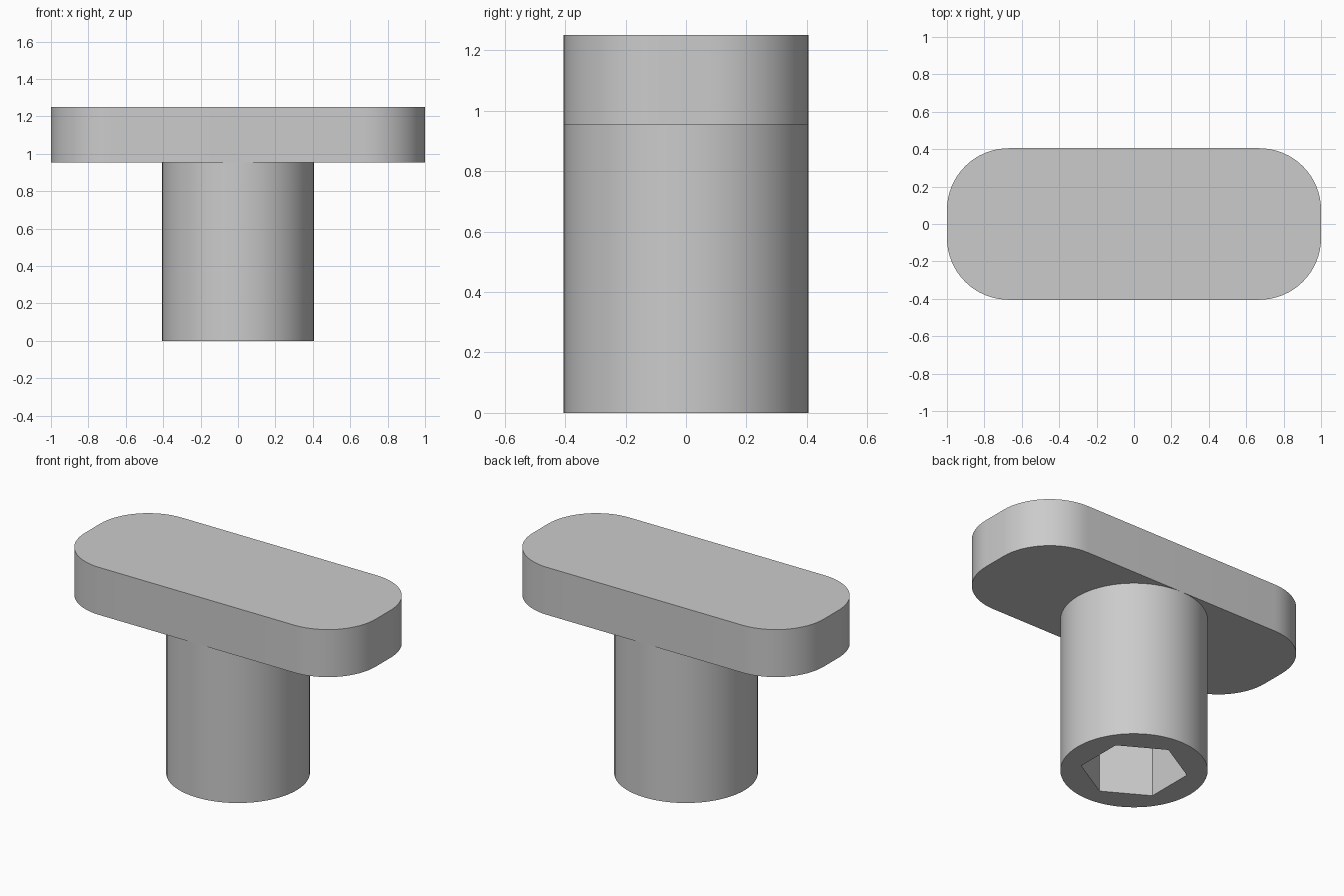
import bpy
import bmesh
from math import cos, sin, pi

cube = bpy.data.objects.get("Cube")
if cube:
    bpy.data.objects.remove(cube, do_unlink=True)

HALF_LENGTH, HALF_WIDTH = 1.0, 0.405
CORNER = 0.33
PLATE_BOTTOM, PLATE_TOP = 0.955, 1.25
SOCKET_RADIUS, SOCKET_DEPTH = 0.295, 0.5

grey = bpy.data.materials.new("plain grey")
grey.use_nodes = True
grey.diffuse_color = (0.6, 0.6, 0.6, 1)
grey.node_tree.nodes["Principled BSDF"].inputs["Base Color"].default_value = (0.6, 0.6, 0.6, 1)


def prism(name, outline, bottom, top):
    """Extrude a flat counter-clockwise outline upward into a solid."""
    bm = bmesh.new()
    face = bm.faces.new([bm.verts.new((x, y, bottom)) for x, y in outline])
    result = bmesh.ops.extrude_face_region(bm, geom=[face])
    raised = [v for v in result["geom"] if isinstance(v, bmesh.types.BMVert)]
    bmesh.ops.translate(bm, verts=raised, vec=(0, 0, top - bottom))
    bmesh.ops.recalc_face_normals(bm, faces=bm.faces)
    mesh = bpy.data.meshes.new(name)
    bm.to_mesh(mesh)
    bm.free()
    mesh.materials.append(grey)
    obj = bpy.data.objects.new(name, mesh)
    bpy.context.collection.objects.link(obj)
    return obj


def polygon(radius, sides, start=0.0):
    angles = [start + 2 * pi * i / sides for i in range(sides)]
    return [(radius * cos(a), radius * sin(a)) for a in angles]


def rounded_rectangle(half_x, half_y, radius, steps):
    points = []
    for quarter, (sx, sy) in enumerate([(1, 1), (-1, 1), (-1, -1), (1, -1)]):
        for i in range(steps + 1):
            a = (quarter + i / steps) * pi / 2
            points.append((sx * (half_x - radius) + radius * cos(a),
                           sy * (half_y - radius) + radius * sin(a)))
    return points


def activate(obj):
    bpy.ops.object.select_all(action="DESELECT")
    obj.select_set(True)
    bpy.context.view_layer.objects.active = obj


# Long rounded handle plate
plate = prism("handle_plate", rounded_rectangle(HALF_LENGTH, HALF_WIDTH, CORNER, 16),
              PLATE_BOTTOM, PLATE_TOP)

# Round stem with a hexagonal socket in its foot
stem = prism("stem", polygon(HALF_WIDTH, 64), 0, PLATE_BOTTOM)
cutter = prism("socket_cutter", polygon(SOCKET_RADIUS, 6, pi / 6), -0.1, SOCKET_DEPTH)
cutter.hide_render = True
cut = stem.modifiers.new("socket", "BOOLEAN")
cut.operation = "DIFFERENCE"
cut.solver = "EXACT"
cut.object = cutter
activate(stem)
bpy.ops.object.modifier_apply(modifier=cut.name)
bpy.data.objects.remove(cutter, do_unlink=True)

# Smooth round walls, crisp edges
for part in (plate, stem):
    activate(part)
    bpy.ops.object.shade_smooth_by_angle(angle=pi / 6)
